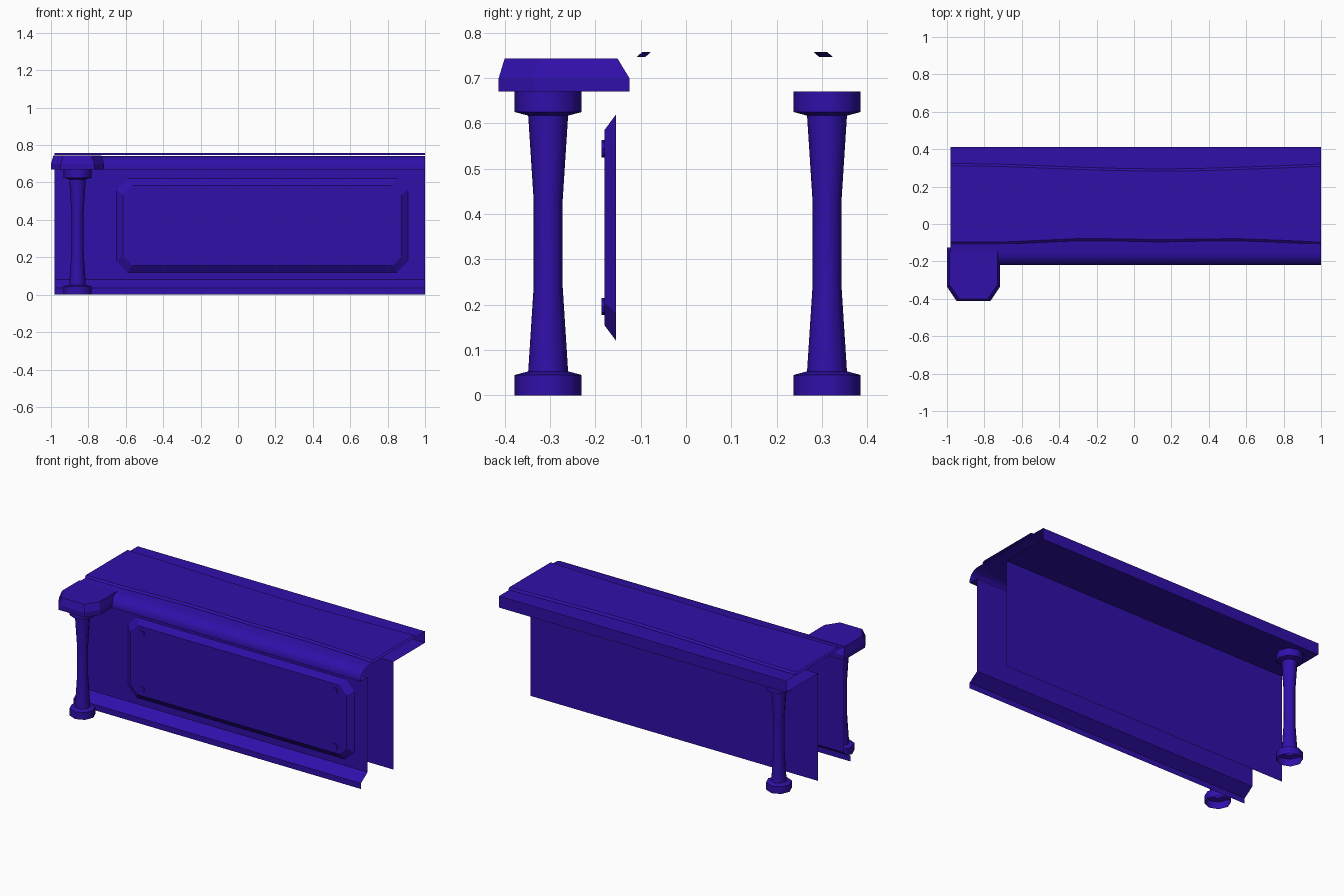
import bpy
from math import cos, sin, pi, radians

if "Cube" in bpy.data.objects:
    bpy.data.objects.remove(bpy.data.objects["Cube"])

mat = bpy.data.materials.new("indigo")
mat.diffuse_color = (0.03, 0.005, 0.4, 1)
mat.use_nodes = True
mat.node_tree.nodes["Principled BSDF"].inputs["Base Color"].default_value = mat.diffuse_color


def make(name, verts, faces, smooth=None):
    me = bpy.data.meshes.new(name)
    me.from_pydata(verts, [], faces)
    me.materials.append(mat)
    ob = bpy.data.objects.new(name, me)
    bpy.context.collection.objects.link(ob)
    if smooth:
        bpy.ops.object.select_all(action='DESELECT')
        ob.select_set(True)
        bpy.context.view_layer.objects.active = ob
        bpy.ops.object.shade_smooth_by_angle(angle=radians(smooth))
    return ob


def loft(name, rings, closed=True, bottom=False, top=False, smooth=None):
    """Skin a list of equal-length rings of points."""
    n = len(rings[0])
    verts = [p for r in rings for p in r]
    faces = []
    for i in range(len(rings) - 1):
        for j in range(n if closed else n - 1):
            k = (j + 1) % n
            faces.append((i*n + j, i*n + k, (i+1)*n + k, (i+1)*n + j))
    if bottom:
        faces.append(tuple(reversed(range(n))))
    if top:
        faces.append(tuple(range((len(rings)-1)*n, len(rings)*n)))
    return make(name, verts, faces, smooth)


# Counter body: one open (y, z) profile from skirting to back wall
profile = [(-.218, 0), (-.218, .035), (-.153, .08), (-.153, .67), (-.218, .67),
           (-.218, .69), (-.206, .715), (-.185, .732), (-.155, .741),
           (.413, .741), (.413, .67), (.10, .67), (.10, 0)]
loft("counter_body", [[(x, y, z) for y, z in profile] for x in (1, -.98)],
     closed=False, smooth=32)

# Worn runner on the worktop with wavy bevelled edges
waves = [(-.98, -.10, .315), (-.72, -.10, .311), (-.5, -.09, .303),
         (-.3, -.081, .295), (-.1, -.082, .289), (.13, -.087, .285),
         (.35, -.083, .288), (.55, -.081, .294), (.8, -.09, .303), (1, -.10, .312)]
loft("worktop_runner", [[(x, a - .009, .746), (x, a + .003, .757),
                         (x, b - .003, .757), (x, b + .009, .746)]
                        for x, a, b in reversed(waves)], closed=False)

# Turned posts, front and back
turning = [(.074, 0), (.074, .045), (.044, .053), (.032, .24), (.032, .43),
           (.044, .617), (.074, .625), (.074, .67)]
for name, y in (("front_post", -.304), ("back_post", .311)):
    loft(name, [[(-.858 + r*cos(a*pi/4), y + r*sin(a*pi/4), z) for a in range(8)]
                for r, z in turning], smooth=50)


# Chamfered corner cap above the front post
def cap_ring(d, z):
    w, f = .142 - d, -.413 + d
    half = [(w, -.125 - 2*d), (w, f + .078), (w - .052, f)]
    pts = half[::-1] + half[::1]
    left = [(-x, y) for x, y in half]
    pts = left + half[::-1]
    return [(-.858 + x, y, z) for x, y in pts]


loft("corner_cap", [cap_ring(0, .67), cap_ring(0, .70), cap_ring(.013, .743)],
     bottom=True, top=True)


# Raised front panel with chamfered corners
def panel_ring(w, h, c, y):
    pts = [(-w + c, -h), (w - c, -h), (w, -h + c), (w, h - c),
           (w - c, h), (-w + c, h), (-w, h - c), (-w, -h + c)]
    return [(.13 + x, y, .37 + z) for x, z in pts]


loft("front_panel", [panel_ring(.78, .25, .06, -.154),
                     panel_ring(.745, .215, .05, -.18)], top=True)

# Studs at the panel corners
for sx in (-1, 1):
    for sz in (-1, 1):
        loft("panel_stud", [[(.13 + sx*.665 + .019*cos(a*pi/4), y,
                              .37 + sz*.174 + .019*sin(a*pi/4)) for a in range(8)]
                            for y in (-.179, -.186)], top=True)
